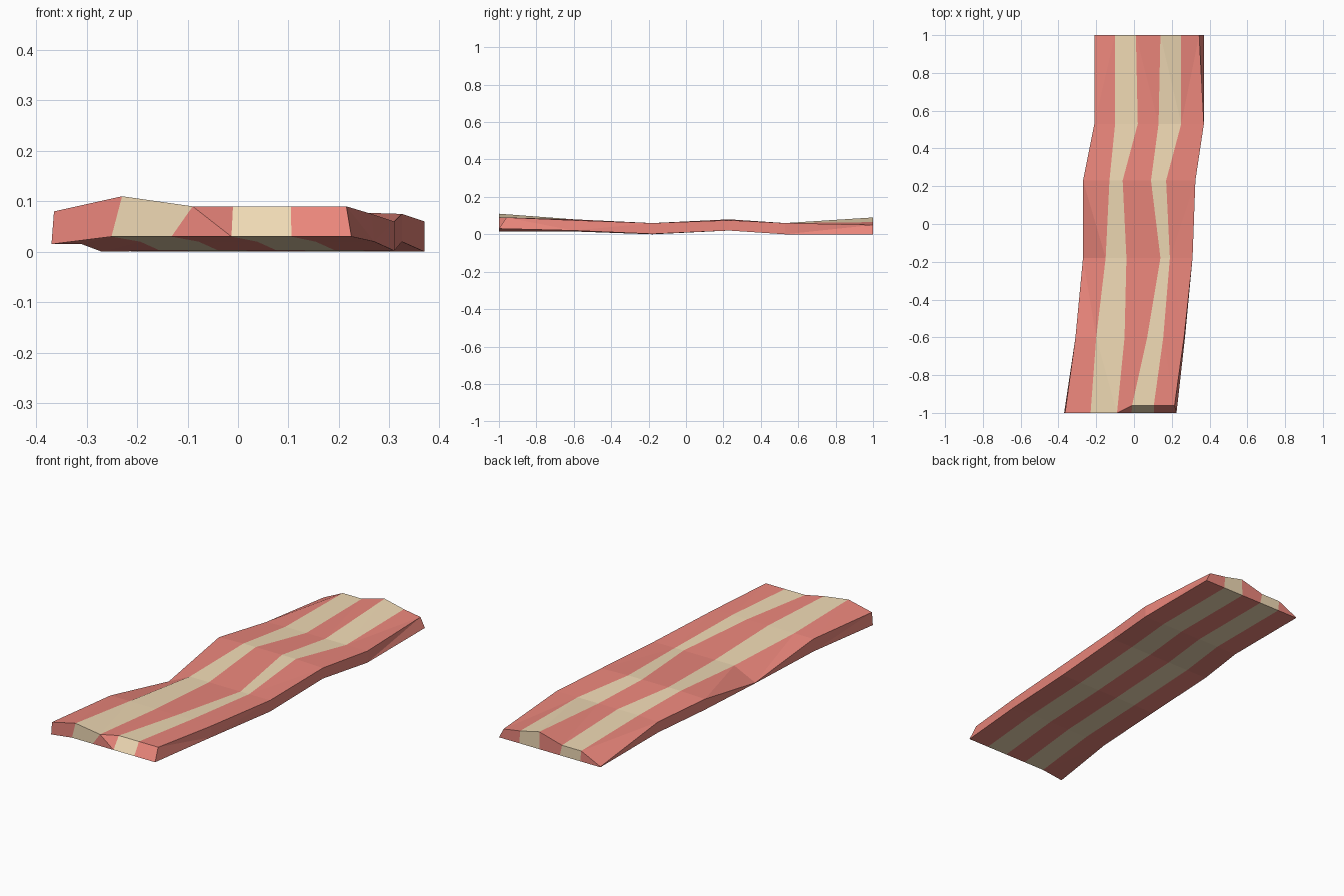
import bpy, bmesh

if "Cube" in bpy.data.objects:
    bpy.data.objects.remove(bpy.data.objects["Cube"])


def material(name, rgb):
    m = bpy.data.materials.new(name)
    m.diffuse_color = (*rgb, 1)
    m.use_nodes = True
    m.node_tree.nodes["Principled BSDF"].inputs["Base Color"].default_value = m.diffuse_color
    return m


# Cross-sections along the strip: y, six top x positions, six top heights
top = [
    (-1.0, (-.365, -.23, -.09, -.01, .105, .215), (.08, .11, .09, .09, .09, .09)),
    (-.60, (-.31, -.20, -.05, .07, .155, .265), (.08, .08, .08, .08, .08, .075)),
    (-.18, (-.27, -.15, -.04, .14, .19, .31), (.003, .06, .06, .06, .06, .06)),
    (.23, (-.27, -.13, -.06, .09, .17, .325), (.075, .08, .08, .08, .08, .075)),
    (.53, (-.21, -.10, .02, .13, .25, .37), (.055, .06, .06, .06, .06, .06)),
    (1.0, (-.21, -.10, .01, .14, .25, .345), (.003, .055, .055, .09, .065, .05)),
]
# Underside: left x, right x, left z, z of the rest
under = [(-.37, .225, .015, .03), (-.31, .27, .015, .02), (-.27, .31, 0, .002),
         (-.27, .325, .02, .02), (-.21, .37, 0, 0), (-.21, .37, 0, 0)]

bm = bmesh.new()
upper, lower = [], []
for i, ((y, xs, zs), (x0, x1, z0, z1)) in enumerate(zip(top, under)):
    # the right half of the front end leans back slightly
    upper.append([bm.verts.new((x, y + (.04 if i == 0 and j > 2 else 0), z))
                  for j, (x, z) in enumerate(zip(xs, zs))])
    lower.append([bm.verts.new((x0 + (x1 - x0) * j / 5, y, z0 if j == 0 else z1))
                  for j in range(6)])


def face(verts, stripe):
    bm.faces.new(verts).material_index = stripe % 2


# Top and bottom stripes
for i in range(5):
    for j in range(5):
        a, b, c, d = upper[i][j], upper[i][j + 1], upper[i + 1][j + 1], upper[i + 1][j]
        face((a, b, c, d), j)
        face((lower[i][j], lower[i + 1][j], lower[i + 1][j + 1], lower[i][j + 1]), j)
    # Long side walls
    for j in (0, 5):
        face((upper[i][j], upper[i + 1][j], lower[i + 1][j], lower[i][j]), 0)
# End walls
for i in (0, 5):
    for j in range(5):
        face((upper[i][j], upper[i][j + 1], lower[i][j + 1], lower[i][j]), j)

bmesh.ops.recalc_face_normals(bm, faces=bm.faces)
bmesh.ops.triangulate(bm, faces=bm.faces)
mesh = bpy.data.meshes.new("bacon_strip")
bm.to_mesh(mesh)
bm.free()
mesh.materials.append(material("meat", (.83, .24, .20)))
mesh.materials.append(material("fat", (.87, .70, .46)))
strip = bpy.data.objects.new("bacon_strip", mesh)
bpy.context.collection.objects.link(strip)
